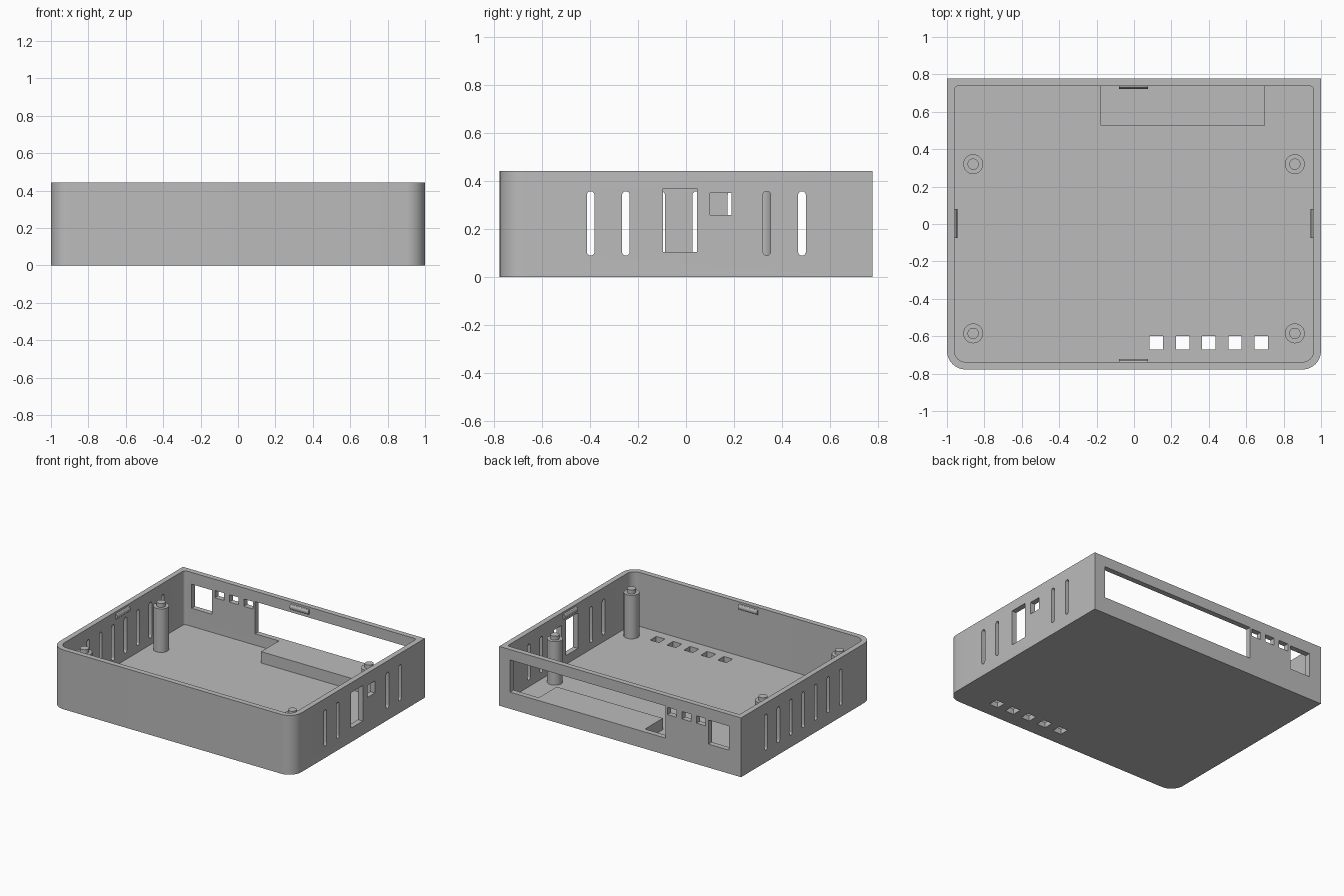
import bpy, bmesh
from math import cos, sin, pi
from mathutils import Vector

cube = bpy.data.objects.get("Cube")
if cube:
    bpy.data.objects.remove(cube, do_unlink=True)

grey = bpy.data.materials.new("grey plastic")
grey.use_nodes = True
colour = (0.5, 0.5, 0.5, 1)
grey.diffuse_color = colour
grey.node_tree.nodes["Principled BSDF"].inputs["Base Color"].default_value = colour


def outline(u0, u1, v0, v1, low_r=0.0, high_r=0.0, steps=8):
    """Rectangle with separate corner radii on its low-v and high-v sides."""
    corners = [(u0, v0, 1, 1, low_r, 2), (u1, v0, -1, 1, low_r, 3),
               (u1, v1, -1, -1, high_r, 0), (u0, v1, 1, -1, high_r, 1)]
    points = []
    for u, v, su, sv, r, quarter in corners:
        if r == 0:
            points.append((u, v))
            continue
        for i in range(steps + 1):
            a = (quarter + i / steps) * pi / 2
            points.append((u + su * r + r * cos(a), v + sv * r + r * sin(a)))
    return points


def prism(name, points, lo, hi, axis="Z"):
    """Extrude a 2D outline from lo to hi along an axis."""
    place = {"X": lambda u, v, w: (w, u, v),
             "Y": lambda u, v, w: (u, w, v),
             "Z": lambda u, v, w: (u, v, w)}[axis]
    bm = bmesh.new()
    face = bm.faces.new([bm.verts.new(place(u, v, lo)) for u, v in points])
    ext = bmesh.ops.extrude_face_region(bm, geom=[face])
    verts = [g for g in ext["geom"] if isinstance(g, bmesh.types.BMVert)]
    bmesh.ops.translate(bm, verts=verts, vec=Vector(place(0, 0, hi - lo)))
    bmesh.ops.remove_doubles(bm, verts=bm.verts, dist=1e-5)
    bmesh.ops.recalc_face_normals(bm, faces=bm.faces)
    mesh = bpy.data.meshes.new(name)
    bm.to_mesh(mesh)
    bm.free()
    mesh.materials.append(grey)
    obj = bpy.data.objects.new(name, mesh)
    bpy.context.collection.objects.link(obj)
    return obj


def smooth(obj):
    bpy.ops.object.select_all(action="DESELECT")
    obj.select_set(True)
    bpy.context.view_layer.objects.active = obj
    bpy.ops.object.shade_smooth_by_angle(angle=pi / 6)


def cut(target, cutter):
    cutter.hide_render = True
    bpy.context.view_layer.objects.active = target
    mod = target.modifiers.new("cut", "BOOLEAN")
    mod.operation, mod.solver, mod.object = "DIFFERENCE", "EXACT", cutter
    bpy.ops.object.modifier_apply(modifier=mod.name)
    bpy.data.objects.remove(cutter, do_unlink=True)


W, D, H = 1.0, 0.778, 0.443
WALL, FLOOR, SHELF = 0.04, 0.04, 0.125
IW, ID = W - WALL, D - WALL

# Open tray: rounded front corners, square back corners
case = prism("case_shell", outline(-W, W, -D, D, 0.1, 0), 0, H)
cut(case, prism("cavity", outline(-IW, IW, -ID, ID, 0.06, 0.02), FLOOR, H + 0.1))

# Vent slots in the side walls
slots = [-0.398 + 0.147 * i for i in range(7)]


def cut_slot(y, lo, hi):
    cut(case, prism("slot", outline(y - 0.016, y + 0.016, 0.09, 0.358, 0.0158, 0.0158),
                    lo, hi, "X"))


for i, y in enumerate(slots):
    cut_slot(y, -W - 0.1, -IW + 0.02)
    if i not in (2, 3, 4):
        cut_slot(y, IW - 0.02, W + 0.1)

# Connector openings in the right-hand wall
for y0, y1, z0, z1 in [(-0.095, 0.045, 0.105, 0.37), (0.1, 0.19, 0.26, 0.35)]:
    cut(case, prism("side_port", outline(y0, y1, z0, z1), IW - 0.02, W + 0.1, "X"))

# Back wall: wide opening, three small ports and one tall port
ports = [(-0.375, 0.91, SHELF, 0.365), (-0.9, -0.73, 0.175, 0.355)]
ports += [(x - 0.038, x + 0.038, 0.305, 0.36) for x in (-0.43, -0.55, -0.67)]
for x0, x1, z0, z1 in ports:
    cut(case, prism("back_port", outline(x0, x1, z0, z1), ID - 0.02, D + 0.1, "Y"))

# Row of square holes in the floor
for i in range(5):
    x = 0.12 + 0.14 * i
    cut(case, prism("floor_hole", outline(x - 0.036, x + 0.036, -0.671, -0.599), -0.1, 0.1))
smooth(case)

# Raised shelf behind the wide opening
prism("connector_shelf", outline(-0.178, 0.7, 0.527, ID + 0.001), FLOOR / 2, SHELF)

# Mounting posts with locating pins
for side, sx in (("left", 1), ("right", -1)):
    for end, y in (("front", -0.585), ("back", 0.32)):
        x = sx * 0.86
        for part, r, z0, z1 in (("post", 0.053, FLOOR / 2, 0.365), ("pin", 0.03, 0.36, 0.395)):
            ring = [(x + r * cos(a * pi / 16), y + r * sin(a * pi / 16)) for a in range(32)]
            smooth(prism(f"{end}_{side}_{part}", ring, z0, z1))

# Snap ridges near the rim on each inner wall
for side, s in (("a", 1), ("b", -1)):
    for axis, wall in (("X", ID), ("Y", IW)):
        ridge = [(s * wall + 0.016 * cos(a * pi / 6), 0.408 + 0.02 * sin(a * pi / 6))
                 for a in range(12)]
        if axis == "X":
            obj = prism("end_snap_ridge_" + side, ridge, -0.08, 0.075, "X")
        else:
            obj = prism("side_snap_ridge_" + side, ridge, -0.075, 0.08, "Y")
        smooth(obj)
